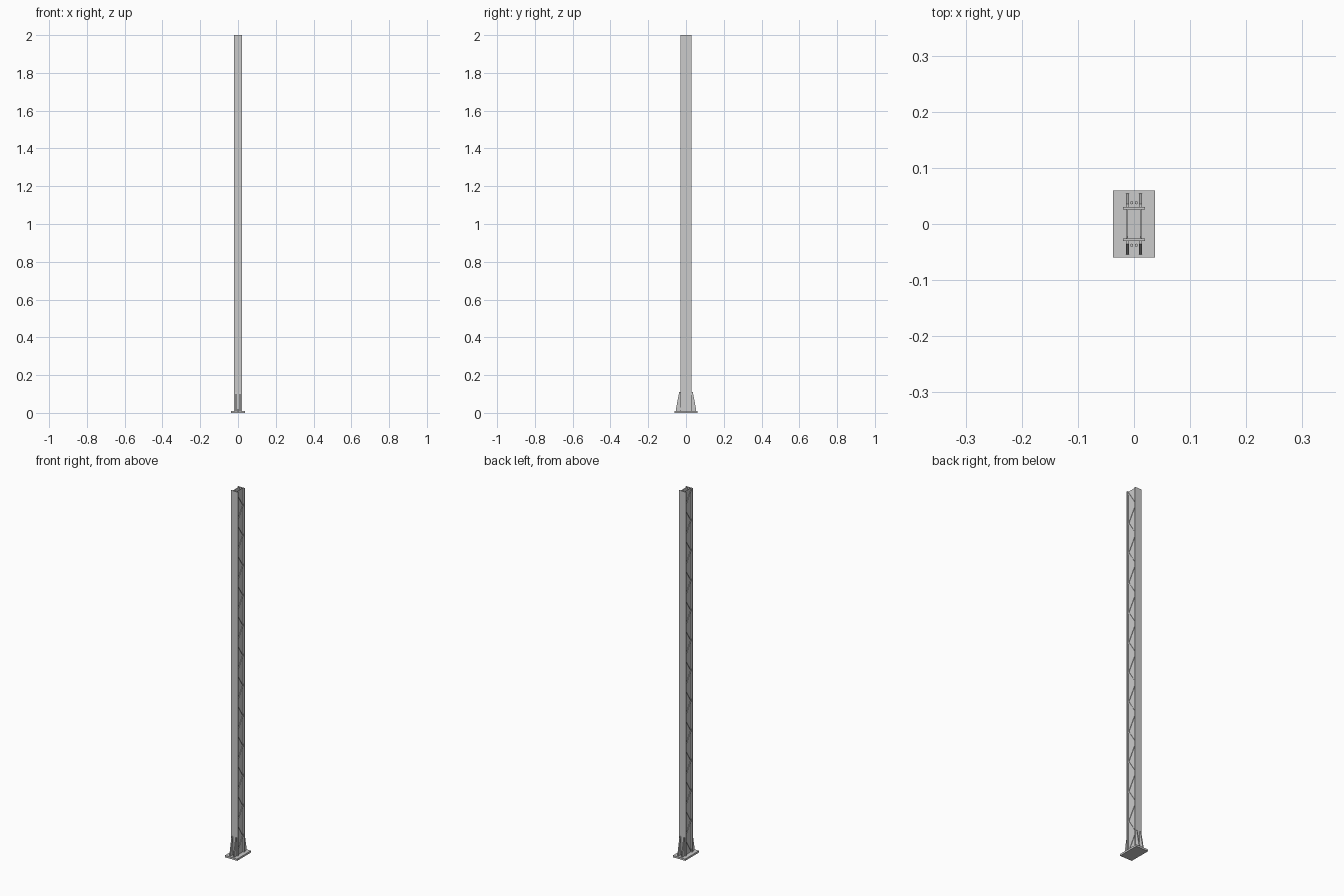
import bpy, bmesh, math

if "Cube" in bpy.data.objects:
    bpy.data.objects.remove(bpy.data.objects["Cube"])

PLATE_T = 0.01   # base plate thickness
TOP = 2.0
HALF_Y = 0.03    # outer half depth of the column
FL_T = 0.004     # flange thickness
WEB_X = 0.0115   # side web position


def box(name, x0, x1, y0, y1, z0, z1):
    """Box from its limits."""
    prism(name, [(y0, z0), (y1, z0), (y1, z1), (y0, z1)], x0, x1)


def prism(name, pts, x0, x1):
    """Extrude a y-z outline along x."""
    bm = bmesh.new()
    face = bm.faces.new([bm.verts.new((x0, y, z)) for y, z in pts])
    ext = bmesh.ops.extrude_face_region(bm, geom=[face])
    for v in ext["geom"]:
        if isinstance(v, bmesh.types.BMVert):
            v.co.x = x1
    bmesh.ops.recalc_face_normals(bm, faces=bm.faces)
    me = bpy.data.meshes.new(name)
    bm.to_mesh(me)
    bm.free()
    ob = bpy.data.objects.new(name, me)
    bpy.context.collection.objects.link(ob)


# Base plate
box("base_plate", -0.037, 0.037, -0.06, 0.06, 0, PLATE_T)

# Front and back flange plates
for name, s in (("front_flange", -1), ("back_flange", 1)):
    y0, y1 = sorted((s * HALF_Y, s * (HALF_Y - FL_T)))
    box(name, -0.02, 0.02, y0, y1, PLATE_T, TOP)

# Recessed side webs with zigzag lacing bars
inner = HALF_Y - FL_T
cells = 24
step = (TOP - PLATE_T - 0.02) / cells
w = 0.007
for name, s in (("left", -1), ("right", 1)):
    x0, x1 = sorted((s * (WEB_X - 0.001), s * (WEB_X + 0.0005)))
    box(name + "_web", x0, x1, -inner, inner, PLATE_T, TOP)
    x0, x1 = sorted((s * WEB_X, s * (WEB_X + 0.003)))
    for i in range(cells):
        a = inner if i % 2 else -inner
        z = PLATE_T + 0.01 + i * step
        prism(name + "_lacing_bar",
              [(a, z - w), (a, z + w), (-a, z + step + w), (-a, z + step - w)],
              x0, x1)

# Tapered gussets at the foot
for s in (-1, 1):
    for cx in (-WEB_X, WEB_X):
        prism("foot_gusset",
              [(s * HALF_Y, PLATE_T), (s * 0.054, PLATE_T),
               (s * 0.053, 0.022), (s * 0.036, 0.11), (s * HALF_Y, 0.11)],
              cx - 0.003, cx + 0.003)

# Anchor bolts between the gussets
for s in (-1, 1):
    for cx in (-0.004, 0.004):
        bpy.ops.mesh.primitive_cylinder_add(
            vertices=6, radius=0.003, depth=0.01,
            location=(cx, s * 0.038, PLATE_T + 0.005))
        bpy.context.object.name = "anchor_bolt"
